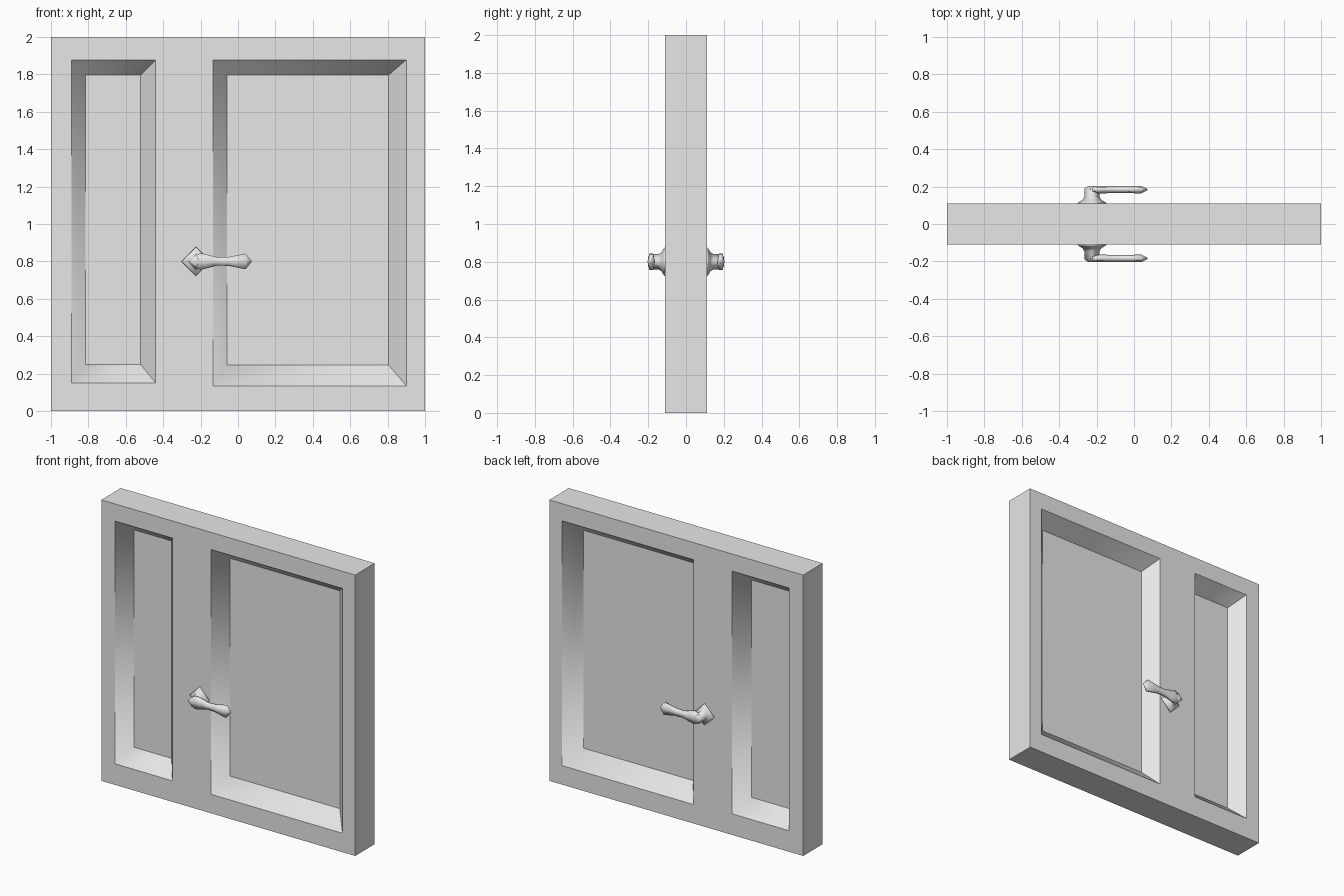
import bpy, bmesh
from math import cos, sin, pi

old = bpy.data.objects.get("Cube")
if old:
    bpy.data.objects.remove(old, do_unlink=True)

HALF = 0.11      # half thickness of the door
PANE = 0.005     # half thickness of the thin panels

grey = bpy.data.materials.new("plain grey")
grey.use_nodes = True
colour = (0.8, 0.8, 0.8, 1)
grey.diffuse_color = colour
grey.node_tree.nodes["Principled BSDF"].inputs["Base Color"].default_value = colour


def finish(bm, name):
    bmesh.ops.recalc_face_normals(bm, faces=bm.faces[:])
    mesh = bpy.data.meshes.new(name)
    bm.to_mesh(mesh)
    bm.free()
    mesh.materials.append(grey)
    ob = bpy.data.objects.new(name, mesh)
    bpy.context.collection.objects.link(ob)
    return ob


def rect(bm, box, y):
    """Four corners: left bottom, right bottom, right top, left top."""
    x0, x1, z0, z1 = box
    return [bm.verts.new((x, y, z)) for x, z in
            ((x0, z0), (x1, z0), (x1, z1), (x0, z1))]


def loop_edges(bm, verts):
    return [bm.edges.new((verts[i], verts[(i + 1) % 4])) for i in range(4)]


def bridge(bm, a, b):
    n = len(a)
    return [bm.faces.new((a[i], a[(i + 1) % n], b[(i + 1) % n], b[i]))
            for i in range(n)]


# Door slab with two bevelled recesses on each side: (rim box, pane box)
recesses = [((-0.89, -0.44, 0.15, 1.878), (-0.815, -0.52, 0.248, 1.796)),
            ((-0.135, 0.9, 0.135, 1.878), (-0.06, 0.805, 0.245, 1.796))]

bm = bmesh.new()
outlines, soft = [], []
for side in (-1, 1):
    outline = rect(bm, (-1, 1, 0, 2), side * HALF)
    outlines.append(outline)
    rim_edges = loop_edges(bm, outline)
    rims = []
    for rim_box, _ in recesses:
        rim = rect(bm, rim_box, side * HALF)
        rim_edges += loop_edges(bm, rim)
        rims.append(rim)
    bmesh.ops.triangle_fill(bm, use_beauty=True, edges=rim_edges,
                            normal=(0, side, 0))
    for rim, (_, pane_box) in zip(rims, recesses):
        pane = rect(bm, pane_box, side * PANE)
        for wall in bridge(bm, rim, pane):
            wall.smooth = True
        bm.faces.new(pane)
        # two mitres on one side of each recess are softly shaded
        for i in ((0, 3) if side < 0 else (1, 2)):
            soft.append(bm.edges.get((rim[i], pane[i])))
bridge(bm, *outlines)
for e in bm.edges:
    e.smooth = e in soft
finish(bm, "door")


def loft(bm, rings):
    rings = [[bm.verts.new(p) for p in ring] for ring in rings]
    for a, b in zip(rings, rings[1:]):
        bridge(bm, a, b)
    bm.faces.new(rings[0])
    bm.faces.new(rings[-1])


def shade(bm):
    for f in bm.faces:
        f.smooth = True


PIVOT_X, PIVOT_Z = -0.225, 0.8
# flared rose and neck: (distance from door, radius)
neck = [(0, 0.078), (0.008, 0.07), (0.02, 0.05), (0.035, 0.041),
        (0.08, 0.039), (0.092, 0.022)]
# lever: (x, half height, half depth)
lever = [(-0.235, 0.03, 0.016), (-0.2, 0.044, 0.02), (-0.17, 0.038, 0.02),
         (-0.11, 0.022, 0.019), (-0.05, 0.024, 0.019),
         (0.04, 0.042, 0.02), (0.072, 0.004, 0.003)]

for side, label in ((-1, "front"), (1, "back")):
    bm = bmesh.new()
    loft(bm, [[(PIVOT_X + r * cos(k * pi / 2), side * (HALF + d),
                PIVOT_Z + r * sin(k * pi / 2)) for k in range(4)]
              for d, r in neck])
    shade(bm)
    finish(bm, label + "_handle_rose")

    bm = bmesh.new()
    mid = side * (HALF + 0.074)
    loft(bm, [[(x, mid + w * cos(k * pi / 3),
                PIVOT_Z + h * sin(k * pi / 3) / sin(pi / 3)) for k in range(6)]
              for x, h, w in lever])
    shade(bm)
    finish(bm, label + "_handle_lever")
